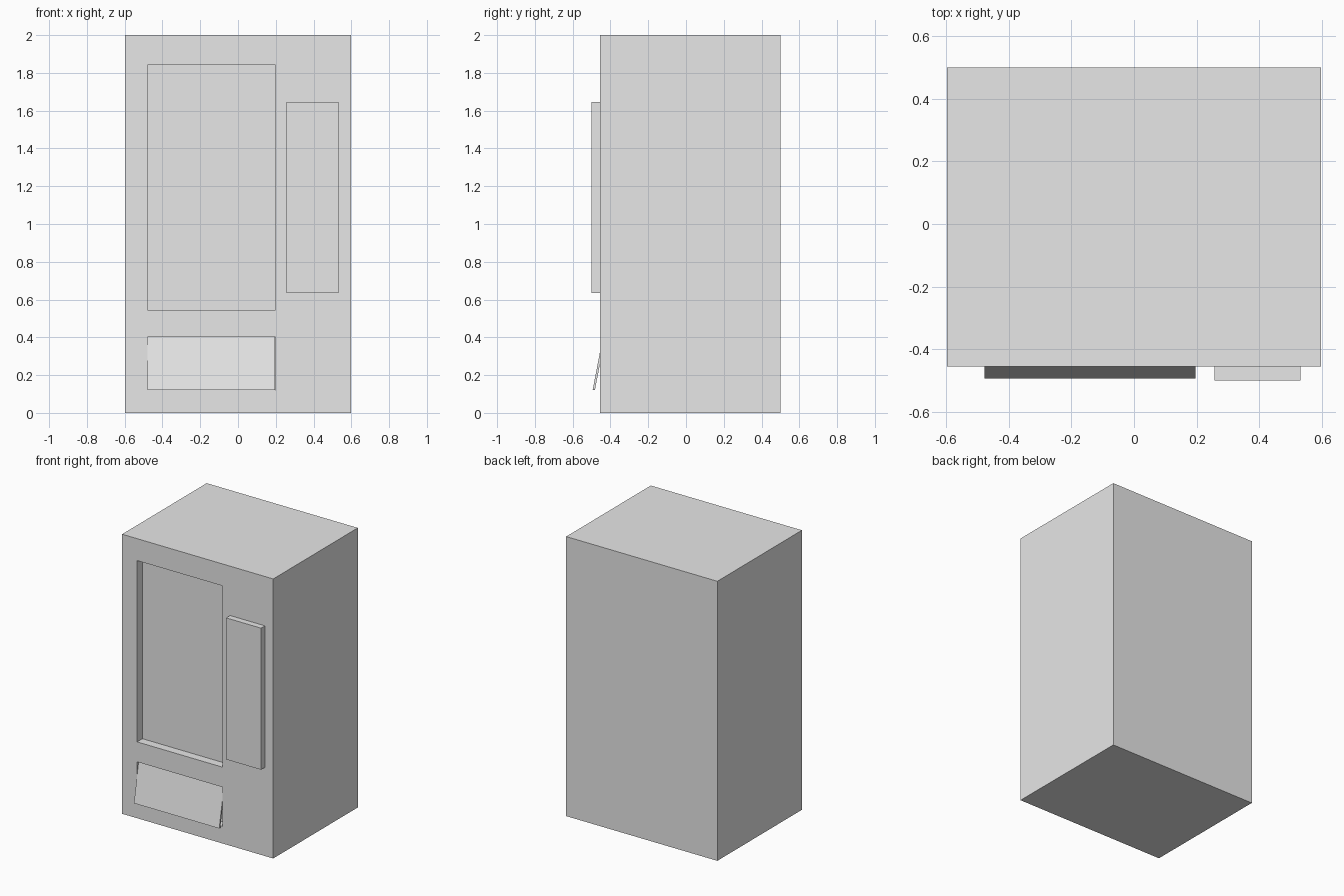
import bpy
import bmesh
from mathutils import Vector

cube = bpy.data.objects.get("Cube")
if cube:
    bpy.data.objects.remove(cube, do_unlink=True)

grey = bpy.data.materials.new("light grey")
grey.use_nodes = True
colour = (0.8, 0.8, 0.8, 1)
grey.diffuse_color = colour
grey.node_tree.nodes["Principled BSDF"].inputs["Base Color"].default_value = colour

FRONT, BACK, HALF_WIDTH = -0.456, 0.5, 0.598
RECESS = 0.06
LEFT, RIGHT = -0.479, 0.198      # shared by the window and the flap


def add_object(name, bm):
    bmesh.ops.recalc_face_normals(bm, faces=bm.faces)
    mesh = bpy.data.meshes.new(name)
    bm.to_mesh(mesh)
    bm.free()
    mesh.materials.append(grey)
    obj = bpy.data.objects.new(name, mesh)
    bpy.context.collection.objects.link(obj)
    return obj


def box(name, low, high):
    """Box between two opposite corners."""
    bm = bmesh.new()
    low, high = Vector(low), Vector(high)
    bmesh.ops.create_cube(bm, size=1)
    bmesh.ops.scale(bm, vec=high - low, verts=bm.verts)
    bmesh.ops.translate(bm, vec=(low + high) / 2, verts=bm.verts)
    return add_object(name, bm)


def cut_recess(target, bottom, top):
    """Sink a rectangular pocket into the front face."""
    cutter = box("recess_cutter", (LEFT, FRONT - 0.1, bottom),
                 (RIGHT, FRONT + RECESS, top))
    cutter.hide_render = True
    mod = target.modifiers.new("recess", 'BOOLEAN')
    mod.operation = 'DIFFERENCE'
    mod.solver = 'EXACT'
    mod.object = cutter
    bpy.context.view_layer.objects.active = target
    bpy.ops.object.modifier_apply(modifier=mod.name)
    bpy.data.objects.remove(cutter, do_unlink=True)


# Cabinet with display window and collection tray pockets
cabinet = box("cabinet", (-HALF_WIDTH, FRONT, 0), (HALF_WIDTH, BACK, 2))
cut_recess(cabinet, 0.546, 1.843)
cut_recess(cabinet, 0.122, 0.403)

# Raised control panel
box("control_panel", (0.257, -0.5, 0.634), (0.532, FRONT + 0.005, 1.647))

# Thin flap hinged at the top of the tray, its lower edge swung outwards
bm = bmesh.new()
profile = [(-0.494, 0.122), (-0.482, 0.122), (-0.428, 0.402), (-0.44, 0.402)]
face = bm.faces.new([bm.verts.new((LEFT + 0.001, y, z)) for y, z in profile])
sweep = bmesh.ops.extrude_face_region(bm, geom=[face])
moved = [v for v in sweep["geom"] if isinstance(v, bmesh.types.BMVert)]
bmesh.ops.translate(bm, vec=(RIGHT - LEFT - 0.002, 0, 0), verts=moved)
add_object("tray_flap", bm)
